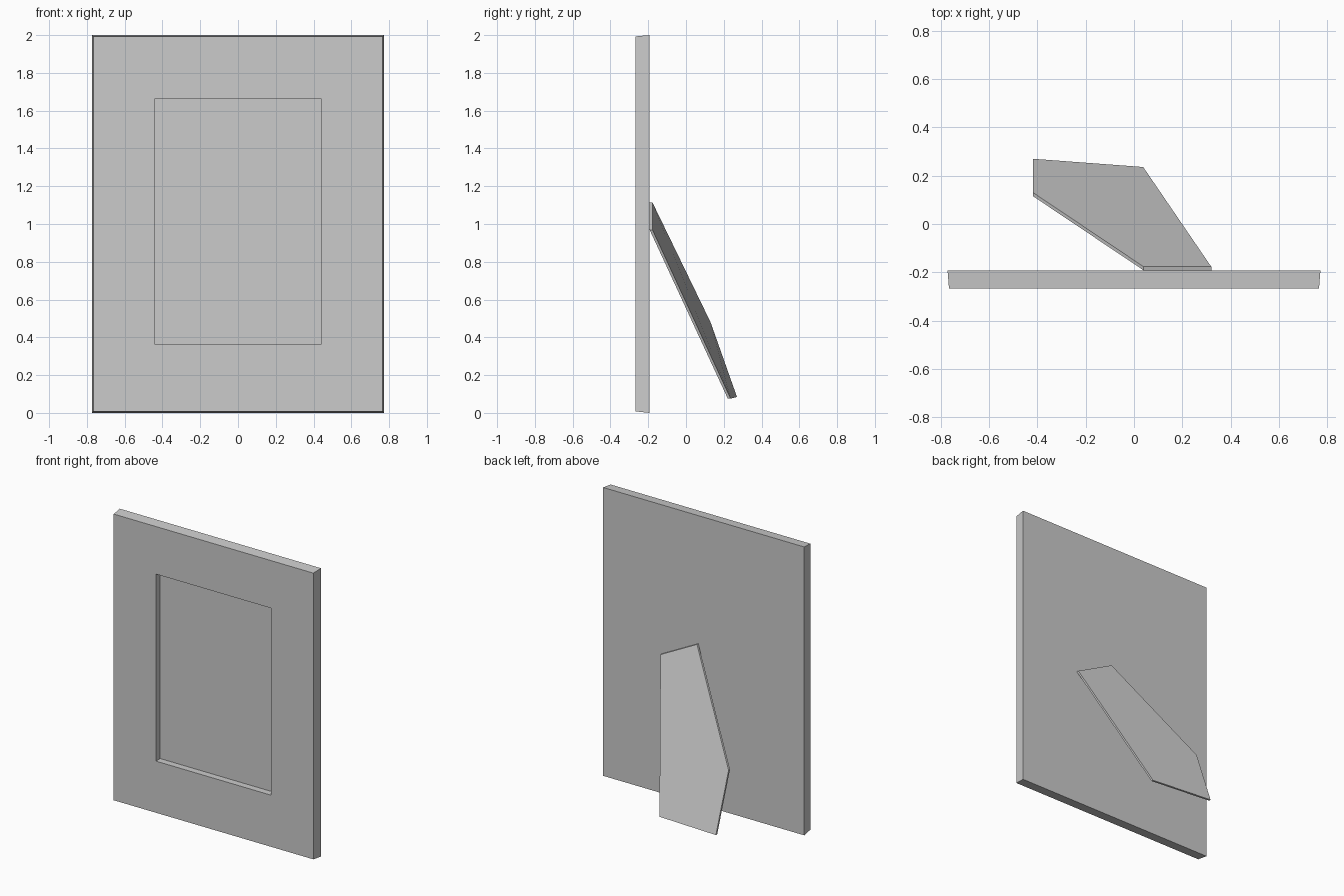
import bpy
import bmesh

if "Cube" in bpy.data.objects:
    bpy.data.objects.remove(bpy.data.objects["Cube"], do_unlink=True)

GREY = (0.6, 0.6, 0.6, 1.0)
grey = bpy.data.materials.new("plain grey")
grey.use_nodes = True
grey.diffuse_color = GREY
grey.node_tree.nodes["Principled BSDF"].inputs["Base Color"].default_value = GREY


def loft(name, rings):
    """Solid skinned through a list of matching point rings, capped at both ends."""
    bm = bmesh.new()
    loops = [[bm.verts.new(p) for p in ring] for ring in rings]
    for a, b in zip(loops, loops[1:]):
        for i in range(len(a)):
            j = (i + 1) % len(a)
            bm.faces.new((a[i], a[j], b[j], b[i]))
    bm.faces.new(loops[0])
    bm.faces.new(loops[-1])
    bmesh.ops.recalc_face_normals(bm, faces=bm.faces)
    mesh = bpy.data.meshes.new(name)
    bm.to_mesh(mesh)
    bm.free()
    mesh.materials.append(grey)
    obj = bpy.data.objects.new(name, mesh)
    bpy.context.collection.objects.link(obj)
    return obj


def rectangle(half_width, y, low, high):
    w = half_width
    return [(-w, y, low), (w, y, low), (w, y, high), (-w, y, high)]


# Frame panel: slightly tapered slab with a recessed picture area
BACK, FRONT, DEPTH = -0.193, -0.268, 0.047
loft("frame_panel", [
    rectangle(0.772, BACK, 0, 2),
    rectangle(0.766, FRONT, 0.008, 1.993),
    rectangle(0.442, FRONT, 0.366, 1.663),
    rectangle(0.442, FRONT + DEPTH, 0.366, 1.663),
])

# Easel leg: thin five-sided board hinged on the back and leaning to one side
leg_outline = [
    (0.32, -0.177, 0.968),
    (0.04, -0.177, 1.113),
    (-0.418, 0.13, 0.48),
    (-0.418, 0.27, 0.084),
    (0.038, 0.236, 0.076),
]
leg_front = [(x, y - 0.015, z) for x, y, z in leg_outline]
loft("easel_leg", [leg_outline, leg_front])
